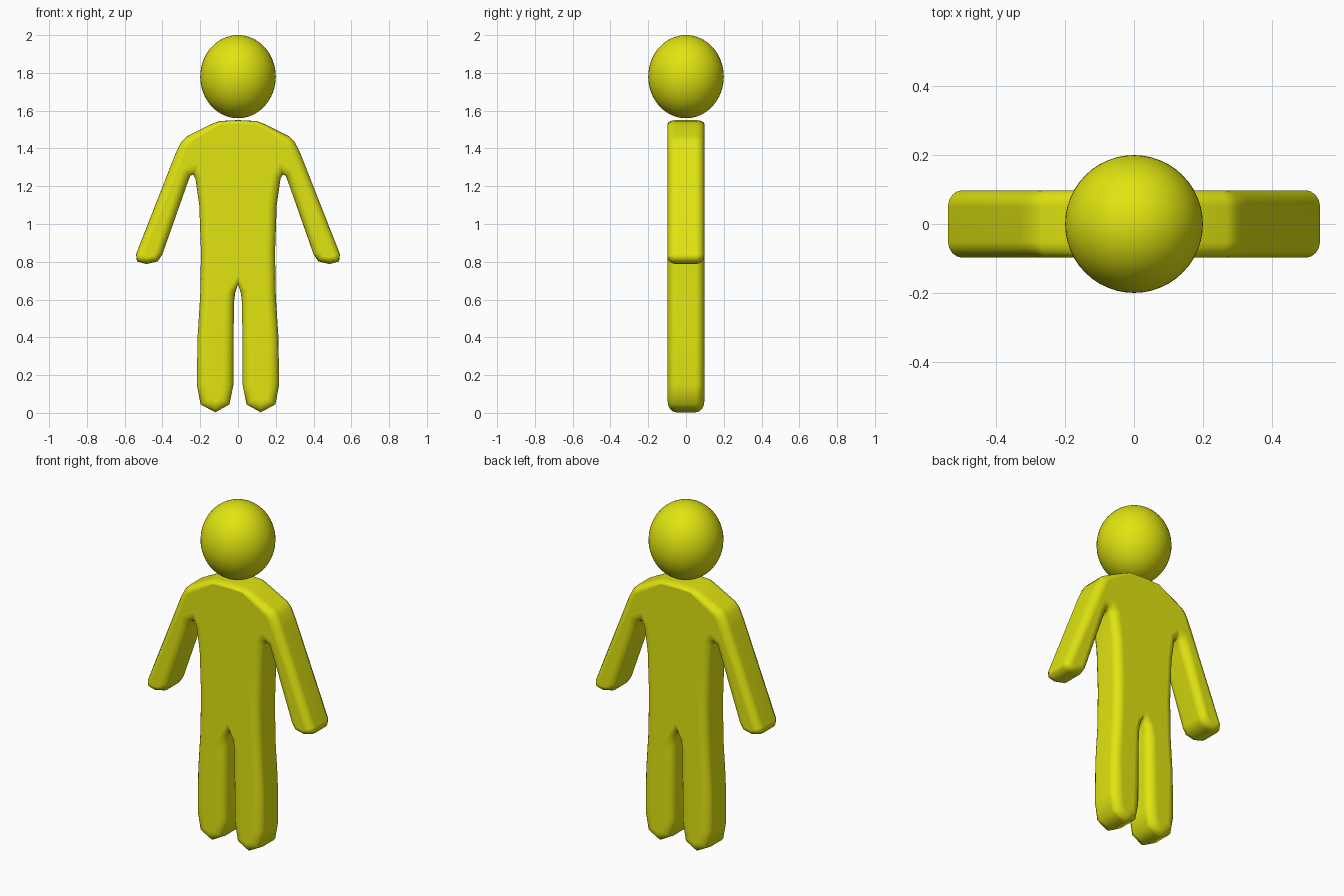
import bpy, bmesh, math
from mathutils import Vector

cube = bpy.data.objects.get("Cube")
if cube:
    bpy.data.objects.remove(cube, do_unlink=True)

yellow = bpy.data.materials.new("bright yellow")
yellow.use_nodes = True
colour = (0.75, 0.78, 0.005, 1)
yellow.diffuse_color = colour
yellow.node_tree.nodes["Principled BSDF"].inputs["Base Color"].default_value = colour

DEPTH = 0.097     # half thickness of the body
EDGE = 0.045      # how far the rounded edge reaches back
STEPS = 4

# Left half of the silhouette, neck to crotch: x, z, width of the rounded edge
half = [
    (0, 1.55, .02), (.1, 1.545, .02), (.15, 1.525, .03), (.27, 1.465, .04),
    (.3, 1.435, .045), (.33, 1.375, .05),                      # shoulder
    (.54, .84, .04), (.535, .802, .035), (.485, .788, .035),
    (.425, .802, .035), (.4, .84, .04),                        # hand
    (.268, 1.215, .05), (.252, 1.255, .05), (.238, 1.262, .05),
    (.225, 1.24, .05),                                         # armpit
    (.205, 1.1, .05), (.196, .85, .05), (.2, .62, .05), (.214, .4, .05),
    (.218, .15, .06), (.198, .045, .05), (.12, .003, .05),
    (.045, .045, .05), (.024, .15, .06),                       # foot
    (.022, .58, .05), (.014, .64, .04), (0, .68, .04),         # crotch
]
outline = half + [(-x, z, r) for x, z, r in reversed(half[1:-1])]


def inward(i):
    """Direction and length that move an outline point in by one unit."""
    p, q, s = (Vector(outline[k % len(outline)][:2]) for k in (i - 1, i, i + 1))
    a, b = (q - p).normalized(), (s - q).normalized()
    n1, n2 = Vector((a.y, -a.x)), Vector((b.y, -b.x))
    mid = (n1 + n2).normalized()
    return mid / max(mid.dot(n1), 0.75)


# Body: one silhouette swept from back to front with rounded edges
bm = bmesh.new()
angles = [math.pi / 2 * k / STEPS for k in range(STEPS + 1)]
layers = [(1, t) for t in reversed(angles)] + [(-1, t) for t in angles]
rings = []
for side, t in layers:
    y = side * (DEPTH - EDGE * (1 - math.sin(t)))
    ring = []
    for i, (x, z, r) in enumerate(outline):
        move = inward(i) * r * (1 - math.cos(t))
        ring.append(bm.verts.new((x + move.x, y, z + move.y)))
    rings.append(ring)
count = len(outline)
for a, b in zip(rings, rings[1:]):
    for i in range(count):
        j = (i + 1) % count
        bm.faces.new((a[i], a[j], b[j], b[i]))
bm.faces.new(rings[0])
bm.faces.new(rings[-1])
bmesh.ops.recalc_face_normals(bm, faces=bm.faces[:])
for face in bm.faces:
    face.smooth = True
mesh = bpy.data.meshes.new("body")
bm.to_mesh(mesh)
bm.free()
body = bpy.data.objects.new("body", mesh)
bpy.context.collection.objects.link(body)
mesh.materials.append(yellow)
body.modifiers.new("even shading", 'WEIGHTED_NORMAL')

# Head: slightly tall ball floating just above the neck
bpy.ops.mesh.primitive_uv_sphere_add(segments=48, ring_count=32, radius=1,
                                     location=(0, 0, 1.78))
head = bpy.context.object
head.name = "head"
head.scale = (0.2, 0.2, 0.22)
head.data.materials.append(yellow)
bpy.ops.object.shade_smooth()
